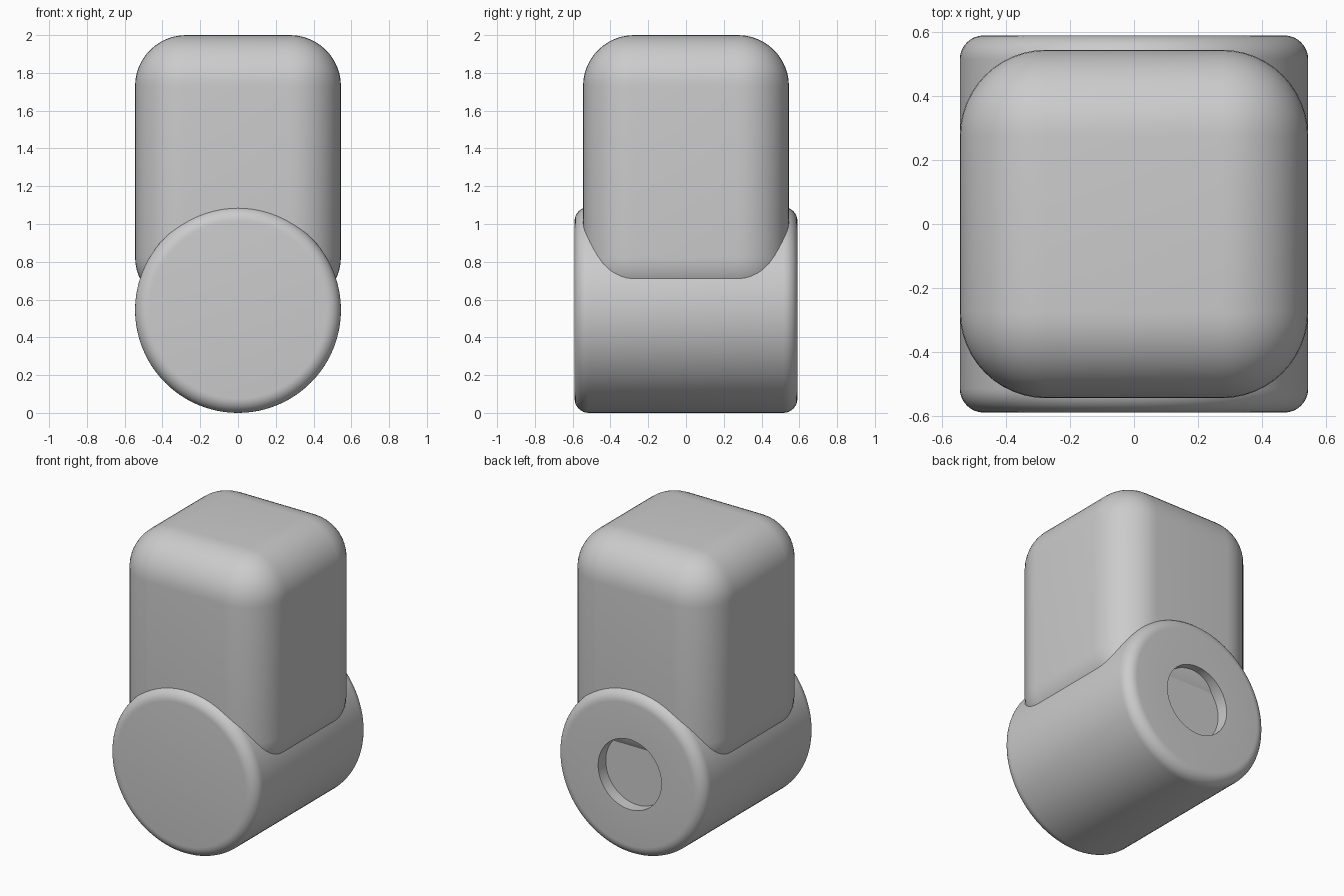
import bpy, bmesh, math
from mathutils import Matrix, Vector

if "Cube" in bpy.data.objects:
    bpy.data.objects.remove(bpy.data.objects["Cube"])

R = 0.545           # barrel radius and half width of the block
HALF_LENGTH = 0.59  # half length of the barrel

grey = bpy.data.materials.new("plain grey")
grey.use_nodes = True
GREY = (0.6, 0.6, 0.6, 1)
grey.diffuse_color = GREY
grey.node_tree.nodes["Principled BSDF"].inputs["Base Color"].default_value = GREY


def finish(bm, name):
    bmesh.ops.recalc_face_normals(bm, faces=bm.faces)
    mesh = bpy.data.meshes.new(name)
    bm.to_mesh(mesh)
    bm.free()
    mesh.materials.append(grey)
    obj = bpy.data.objects.new(name, mesh)
    bpy.context.collection.objects.link(obj)
    bpy.ops.object.select_all(action='DESELECT')
    obj.select_set(True)
    bpy.context.view_layer.objects.active = obj
    bpy.ops.object.shade_smooth_by_angle(angle=math.radians(35))
    return obj


# Upright block, rounded on every edge and corner
bottom, top = 0.555, 2.0
bm = bmesh.new()
bmesh.ops.create_cube(bm, size=1)
bmesh.ops.scale(bm, vec=(2 * R, 2 * R, top - bottom), verts=bm.verts)
bmesh.ops.translate(bm, vec=(0, 0, (top + bottom) / 2), verts=bm.verts)
bmesh.ops.bevel(bm, geom=bm.edges[:], offset=0.27, segments=12,
                profile=0.5, affect='EDGES')
finish(bm, "upright_block")

# Horizontal barrel: profile of (radius, y) turned about its axis,
# with rounded rims and a shallow round socket in the back
rim, socket_radius, socket_depth = 0.075, 0.232, 0.08
arc = [math.radians(90 * i / 8) for i in range(9)]
profile = [(0, -HALF_LENGTH)]
profile += [(R - rim + rim * math.sin(a), -HALF_LENGTH + rim - rim * math.cos(a)) for a in arc]
profile += [(R - rim + rim * math.cos(a), HALF_LENGTH - rim + rim * math.sin(a)) for a in arc]
profile += [(socket_radius, HALF_LENGTH),
            (socket_radius, HALF_LENGTH - socket_depth),
            (0, HALF_LENGTH - socket_depth)]
bm = bmesh.new()
verts = [bm.verts.new((r, y, R)) for r, y in profile]
edges = [bm.edges.new(pair) for pair in zip(verts, verts[1:])]
bmesh.ops.spin(bm, geom=verts + edges, cent=(0, 0, R), axis=(0, 1, 0),
               angle=math.tau, steps=96, use_merge=True)
bmesh.ops.remove_doubles(bm, verts=bm.verts, dist=0.0005)
finish(bm, "barrel")
